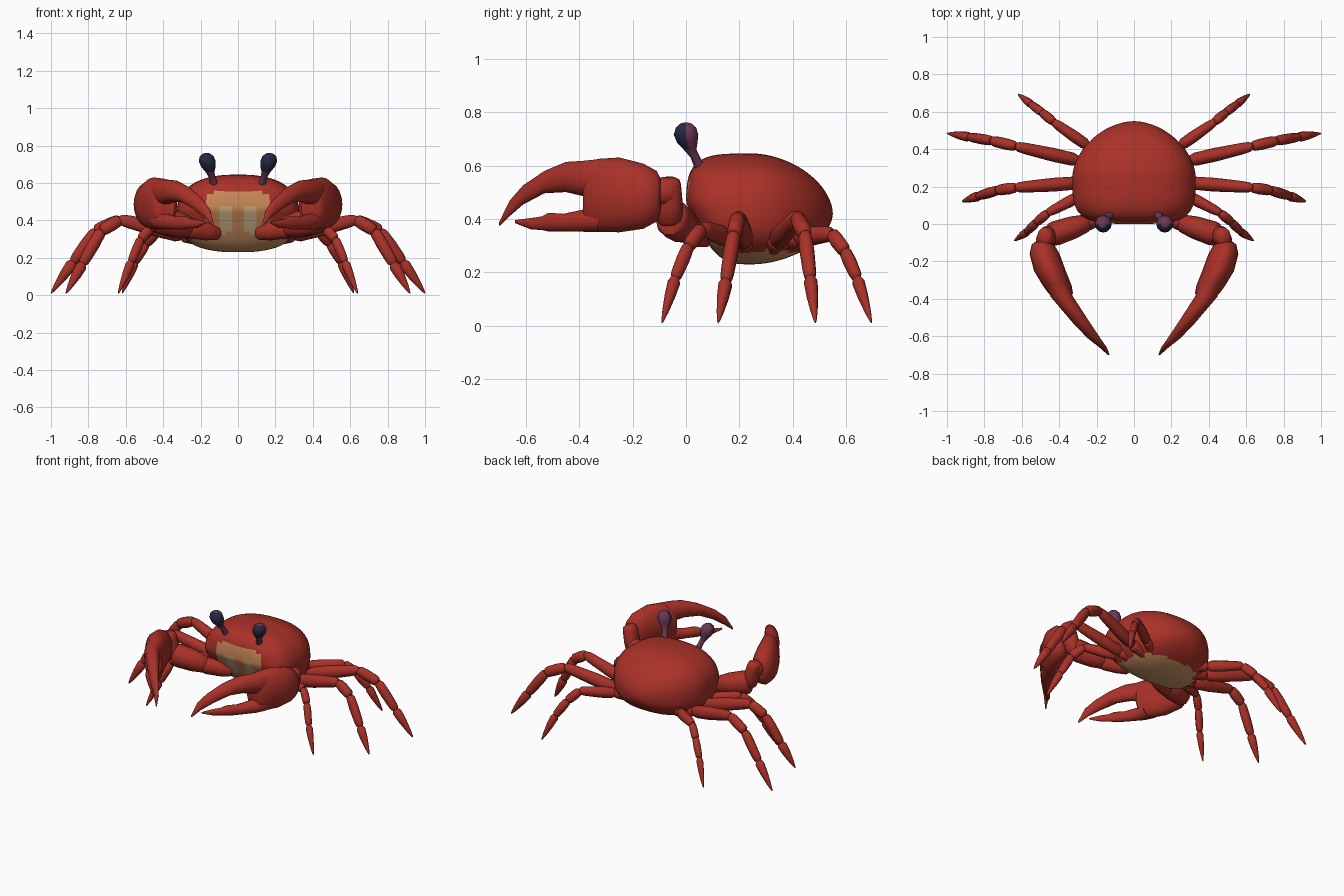
import bpy, bmesh, math
from mathutils import Vector

if "Cube" in bpy.data.objects:
    bpy.data.objects.remove(bpy.data.objects["Cube"])


def material(name, r, g, b):
    m = bpy.data.materials.new(name)
    m.diffuse_color = (r, g, b, 1)
    m.use_nodes = True
    m.node_tree.nodes["Principled BSDF"].inputs["Base Color"].default_value = m.diffuse_color
    return m


RED = material("shell_red", 0.40, 0.031, 0.021)
TAN = material("belly_tan", 0.58, 0.29, 0.12)
ORANGE = material("face_orange", 0.60, 0.25, 0.10)
PALE = material("mouth_beige", 0.58, 0.42, 0.22)
PURPLE = material("stalk_purple", 0.15, 0.04, 0.09)
NAVY = material("eye_navy", 0.02, 0.02, 0.055)


def finish(name, bm, mats, rule=None, mirror=True):
    bmesh.ops.recalc_face_normals(bm, faces=bm.faces[:])
    bm.normal_update()
    if rule:
        for f in bm.faces:
            f.material_index = rule(f.calc_center_median(), f.normal)
    me = bpy.data.meshes.new(name)
    bm.to_mesh(me)
    bm.free()
    ob = bpy.data.objects.new(name, me)
    bpy.context.collection.objects.link(ob)
    for m in mats:
        me.materials.append(m)
    bpy.ops.object.select_all(action='DESELECT')
    ob.select_set(True)
    bpy.context.view_layer.objects.active = ob
    bpy.ops.object.shade_smooth_by_angle(angle=math.radians(45))
    if mirror:
        mod = ob.modifiers.new("mirror", 'MIRROR')
        mod.use_mirror_merge = False
    return ob


def loft(bm, rings, axis, sides=14):
    """Elliptical rings (x, y, z, half width, half height) across an axis."""
    t = Vector(axis).normalized()
    ref = Vector((0, 1, 0)) if abs(t.z) > 0.95 else Vector((0, 0, 1))
    side = t.cross(ref).normalized()
    up = side.cross(t)
    loops = []
    for x, y, z, a, b in rings:
        loops.append([bm.verts.new(Vector((x, y, z))
                      + side * a * math.cos(2 * math.pi * i / sides)
                      + up * b * math.sin(2 * math.pi * i / sides)) for i in range(sides)])
    for l0, l1 in zip(loops, loops[1:]):
        for i in range(sides):
            j = (i + 1) % sides
            bm.faces.new((l0[i], l0[j], l1[j], l1[i]))
    bm.faces.new(loops[0])
    bm.faces.new(loops[-1])


def segment(bm, p, q, r, r_end, tip=False, flat=0.85):
    """One spindle-shaped limb segment."""
    p, q = Vector(p), Vector(q)
    shape = [(0, .6), (.08, .88), (.4, 1), (.85, .95), (.96, .85), (1.02, .55)]
    if tip:
        shape = [(0, .65), (.1, 1), (.4, .85), (.75, .5), (.95, .2), (1, .05)]
    rings = []
    for t, k in shape:
        rad = k * (r if tip else r + (r_end - r) * t)
        rings.append((*p.lerp(q, t), rad * flat, rad))
    loft(bm, rings, q - p, 10)


# Body: a sphere reshaped into a blunt-fronted, rounded-back shell
bm = bmesh.new()
bmesh.ops.create_uvsphere(bm, u_segments=64, v_segments=40, radius=1)
for v in bm.verts:
    s = v.co
    n = 4 if s.y < 0 else 1.8
    cross = (abs(s.x) ** 2.5 + abs(s.z) ** 2.5) ** (1 / 2.5)
    k = (cross ** n + abs(s.y) ** n) ** (-1 / n)
    x, y, z = s * k
    z = 0.42 + z * (0.225 if z > 0 else 0.19)
    y = 0.25 + y * (0.25 if y < 0 else 0.30)
    if y < 0.25:
        y += max(0, 0.46 - z) * 0.5 * (0.25 - y) / 0.25
    v.co = (0.33 * x, y, z)


def body_colour(c, n):
    if c.z < 0.30 + 0.12 * (0.2 - c.y) and n.z < -0.2 and abs(c.x) < 0.25:
        return 1
    if c.y < 0.15 and n.y < -0.35 and abs(c.x) < 0.155 and 0.30 < c.z < 0.55:
        patch = ((abs(c.x) - 0.07) / 0.045) ** 2 + ((c.z - 0.405) / 0.08) ** 2
        return 3 if patch < 1 else 2
    return 0


finish("body_shell", bm, [RED, TAN, ORANGE, PALE], body_colour, False)

# Eyes on stalks, navy at the front
bm = bmesh.new()
loft(bm, [(.122, .06, .58, .024, .024), (.138, .035, .63, .018, .018),
          (.15, .015, .66, .024, .024), (.158, .005, .685, .038, .038),
          (.164, 0, .715, .045, .046), (.167, 0, .742, .038, .038),
          (.168, 0, .757, .02, .022), (.168, 0, .761, .006, .006)], (0, 0, 1), 12)
finish("eye_stalks", bm, [PURPLE, NAVY],
       lambda c, n: 1 if c.z > .66 and c.y < .003 and n.z < .85 else 0)

# Claw arms: upper arm, then wrist
bm = bmesh.new()
segment(bm, (.10, .08, .33), (.27, .0, .36), .045, .06)
segment(bm, (.24, .01, .36), (.45, -.06, .41), .062, .085)
segment(bm, (.445, -.06, .38), (.48, -.07, .55), .055, .055)
segment(bm, (.475, -.05, .50), (.49, -.13, .495), .05, .05)
finish("claw_arms", bm, [RED])

# Claw palms and the two fingers
bm = bmesh.new()
loft(bm, [(.493, -.095, .49, .035, .06), (.487, -.11, .485, .06, .095),
          (.478, -.16, .485, .08, .122), (.45, -.25, .49, .085, .14),
          (.41, -.33, .488, .077, .137), (.392, -.37, .485, .066, .125),
          (.388, -.385, .485, .05, .10)], (0, -1, 0), 20)
finish("claw_palms", bm, [RED])
bm = bmesh.new()
loft(bm, [(.41, -.33, .555, .06, .07), (.385, -.39, .552, .06, .067),
          (.34, -.45, .557, .054, .058), (.28, -.53, .538, .046, .043),
          (.215, -.61, .49, .034, .037), (.165, -.66, .44, .02, .03),
          (.135, -.70, .38, .005, .008)], (0, -1, 0))
finish("claw_upper_fingers", bm, [RED])
bm = bmesh.new()
loft(bm, [(.41, -.33, .40, .06, .05), (.385, -.39, .393, .052, .042),
          (.33, -.46, .386, .04, .034), (.285, -.515, .388, .03, .036),
          (.26, -.54, .384, .026, .026), (.22, -.58, .382, .02, .022),
          (.175, -.64, .39, .005, .006)], (0, -1, 0))
finish("claw_lower_fingers", bm, [RED])

# Walking legs: base, thigh, knee, shin and pointed foot
LEGS = {
    "first_legs": [(.15, .19, .31), (.27, .16, .33), (.46, .06, .365), (.52, .01, .30),
                   (.57, -.04, .18), (.64, -.09, .01)],
    "second_legs": [(.15, .24, .30), (.30, .22, .32), (.63, .195, .405), (.73, .18, .345),
                    (.83, .15, .17), (.92, .12, .01)],
    "third_legs": [(.15, .32, .30), (.30, .34, .32), (.63, .415, .405), (.76, .445, .345),
                   (.88, .465, .18), (1.0, .485, .01)],
    "fourth_legs": [(.14, .36, .31), (.25, .42, .33), (.43, .545, .345), (.49, .595, .28),
                    (.55, .64, .18), (.62, .695, .01)],
}
for name, p in LEGS.items():
    big = 1.0 if name in ("second_legs", "third_legs") else 0.85
    bm = bmesh.new()
    segment(bm, p[0], p[1], .045 * big, .04 * big)
    segment(bm, p[1], p[2], .048 * big, .036 * big)
    segment(bm, p[2], p[3], .036 * big, .036 * big)
    segment(bm, p[3], p[4], .035 * big, .031 * big)
    segment(bm, p[4], p[5], .031 * big, 0, True)
    finish(name, bm, [RED])
